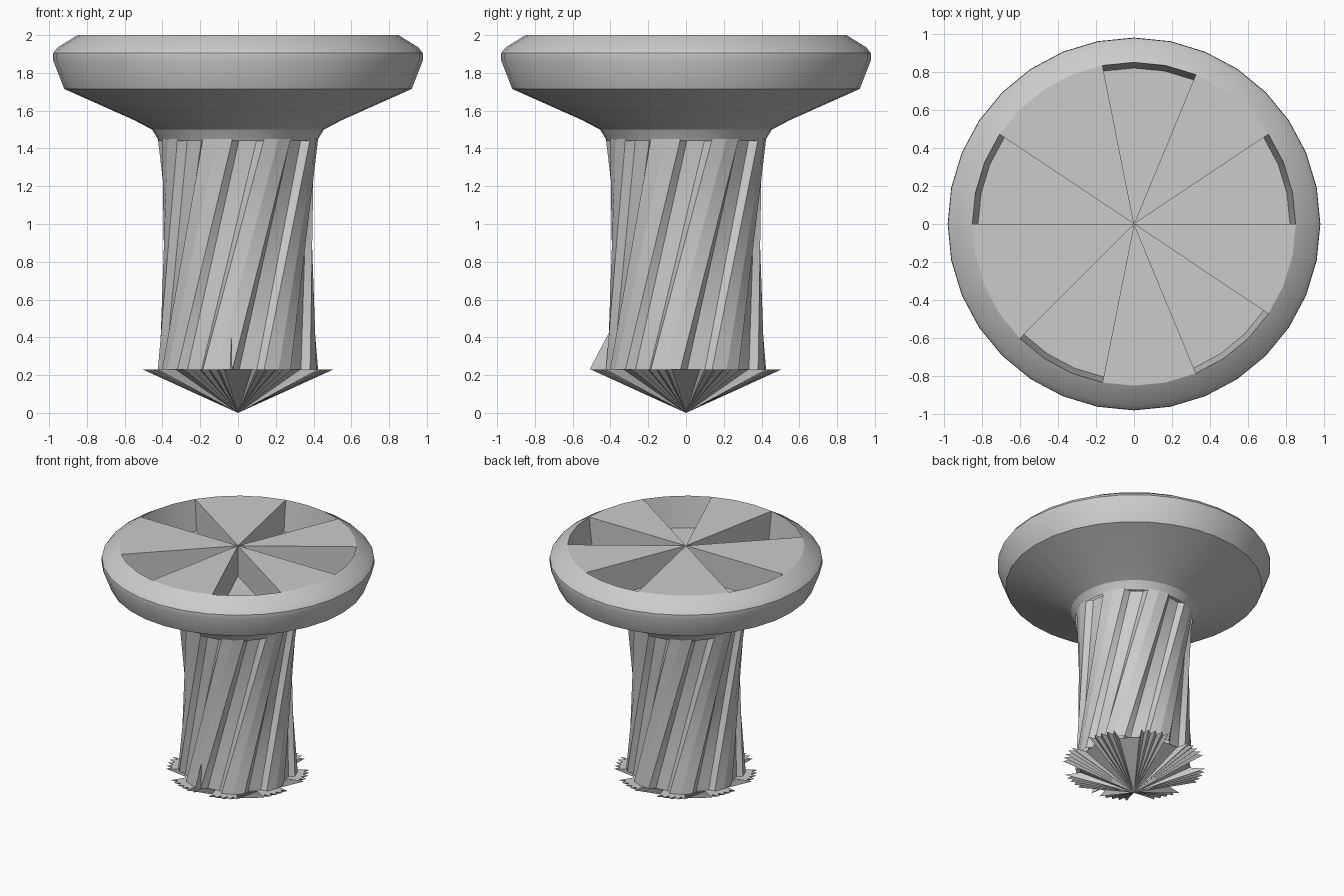
import bpy, bmesh
from math import sin, cos, pi, radians

if "Cube" in bpy.data.objects:
    bpy.data.objects.remove(bpy.data.objects["Cube"])

metal = bpy.data.materials.new("plain grey metal")
metal.use_nodes = True
grey = (0.6, 0.6, 0.6, 1)
metal.diffuse_color = grey
metal.node_tree.nodes["Principled BSDF"].inputs["Base Color"].default_value = grey

SIDES = 32
STEP = 2 * pi / SIDES


def polar(r, a, z):
    return (r * cos(a), r * sin(a), z)


def ring(bm, r, z, n=SIDES):
    return [bm.verts.new(polar(r, 2 * pi * i / n, z)) for i in range(n)]


def bridge(bm, low, high):
    n = len(low)
    for i in range(n):
        j = (i + 1) % n
        bm.faces.new((low[i], low[j], high[j], high[i]))


def finish(bm, name, smooth_angle=None, recalc=False):
    if recalc:
        bmesh.ops.recalc_face_normals(bm, faces=bm.faces)
    mesh = bpy.data.meshes.new(name)
    bm.to_mesh(mesh)
    bm.free()
    obj = bpy.data.objects.new(name, mesh)
    bpy.context.collection.objects.link(obj)
    mesh.materials.append(metal)
    if smooth_angle:
        bpy.ops.object.select_all(action="DESELECT")
        obj.select_set(True)
        bpy.context.view_layer.objects.active = obj
        bpy.ops.object.shade_smooth_by_angle(angle=radians(smooth_angle))
    return obj


# Head: turned profile from the neck up to the top rim
bm = bmesh.new()
profile = [(0.42, 1.44), (0.43, 1.46), (0.455, 1.5), (0.55, 1.55), (0.92, 1.715),
           (0.98, 1.87), (0.978, 1.905), (0.955, 1.935), (0.85, 2.0)]
rings = [ring(bm, r, z) for r, z in profile]
for low, high in zip(rings, rings[1:]):
    bridge(bm, low, high)

# Top face with five wedge recesses, each three segments wide
rim = rings[-1]
FLOOR = 1.76
centre = bm.verts.new((0, 0, 2))
centre_low = bm.verts.new((0, 0, FLOOR))
starts = (0, 6, 13, 20, 26)
sunk = {s + k for s in starts for k in range(3)}
floor = {i: bm.verts.new(polar(0.82, i * STEP, FLOOR)) for s in starts for i in range(s, s + 4)}
for i in range(SIDES):
    j = (i + 1) % SIDES
    if i in sunk:
        bm.faces.new((centre_low, floor[i], floor[j]))
        bm.faces.new((rim[i], rim[j], floor[j], floor[i]))
    else:
        bm.faces.new((centre, rim[i], rim[j]))
for s in starts:
    bm.faces.new((centre, rim[s], floor[s], centre_low))
    bm.faces.new((centre, centre_low, floor[s + 3], rim[s + 3]))
finish(bm, "head", 25)

# Shank: eight raised ribs, ruled straight between two rings turned 45 degrees
bm = bmesh.new()
TWIST = radians(45)
section = [(0.0, 0.425), (11.0, 0.43), (22.0, 0.425), (27.0, 0.385), (41.0, 0.385)]
LEVELS = 8
loops = []
for k in range(LEVELS + 1):
    t = k / LEVELS
    loop = []
    for rib in range(8):
        for deg, r in section:
            a = radians(rib * 45 + deg - 26)
            foot, top = polar(r, a - TWIST, 0.23), polar(r, a, 1.45)
            loop.append(bm.verts.new([f + (h - f) * t for f, h in zip(foot, top)]))
    loops.append(loop)
for low, high in zip(loops, loops[1:]):
    bridge(bm, low, high)
finish(bm, "twisted_shank", 15)

# Tip: eight pleated fans with notches between, meeting at a point
bm = bmesh.new()
tip = bm.verts.new((0, 0, 0))
hub = bm.verts.new((0, 0, 0.23))
edge = []
for fan in range(8):
    mid = radians(22.5 + 45 * fan)
    edge.append(bm.verts.new(polar(0.40, mid - radians(12), 0.23)))
    for k in range(9):
        a = mid + radians(11.5) * (k - 4) / 4
        edge.append(bm.verts.new(polar(0.47 if k % 2 else 0.515, a, 0.23)))
    edge.append(bm.verts.new(polar(0.40, mid + radians(12), 0.23)))
for i, v in enumerate(edge):
    w = edge[(i + 1) % len(edge)]
    bm.faces.new((tip, w, v))
    bm.faces.new((hub, v, w))
finish(bm, "fan_tip")

# Small upright fin on the front of the tip
bm = bmesh.new()
base = [bm.verts.new(p) for p in ((-0.045, -0.39, 0.23), (-0.03, -0.51, 0.23), (-0.03, -0.39, 0.23))]
peak = bm.verts.new((-0.035, -0.4, 0.44))
bm.faces.new(base)
for i in range(3):
    bm.faces.new((base[i], base[(i + 1) % 3], peak))
finish(bm, "front_fin", recalc=True)
